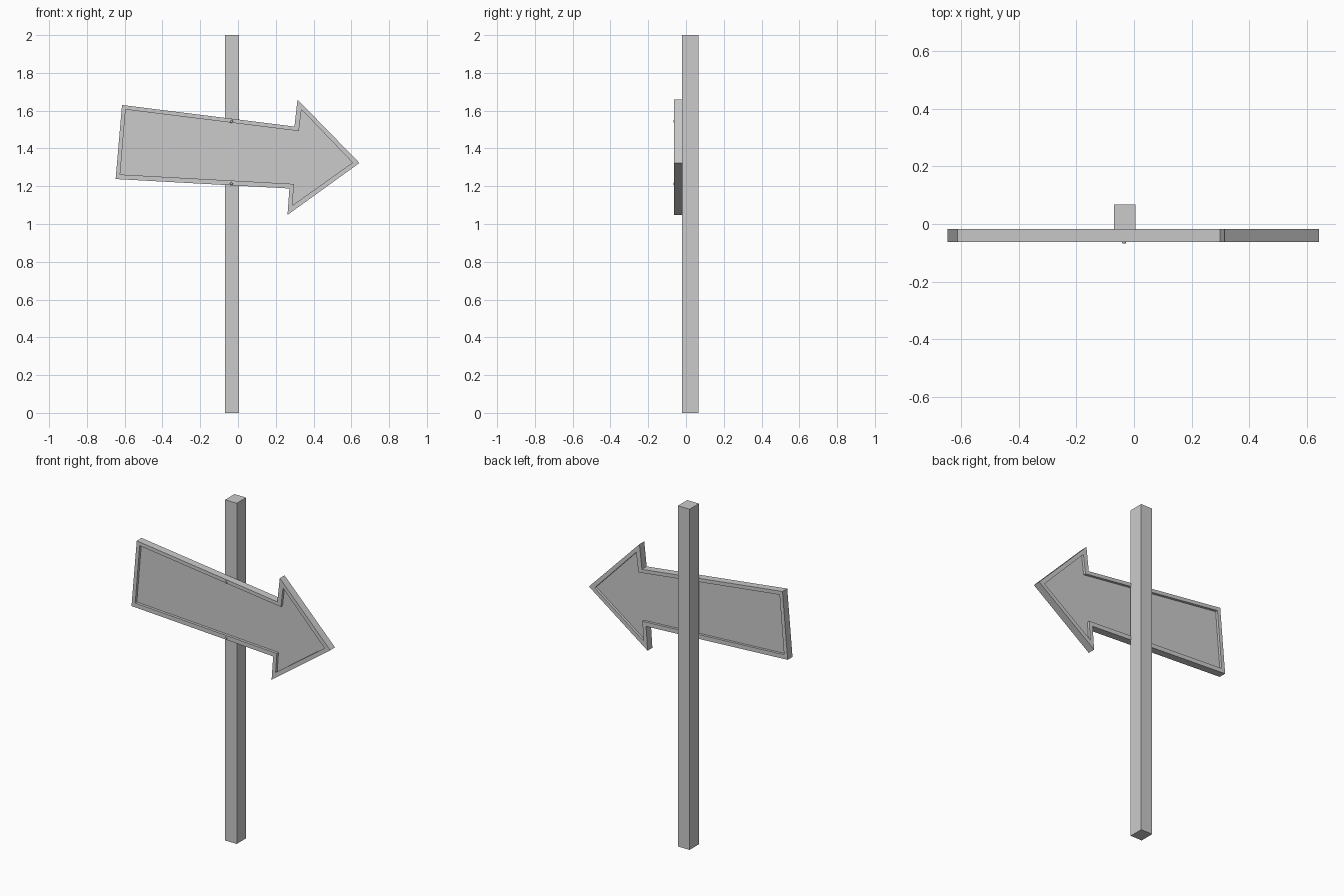
import bpy, bmesh
from math import radians

if "Cube" in bpy.data.objects:
    bpy.data.objects.remove(bpy.data.objects["Cube"])

# Arrow outline and the inner edge of its rim, as (x, z)
OUTER = [(-0.614, 1.630), (0.299, 1.516), (0.315, 1.659), (0.643, 1.323),
         (0.262, 1.048), (0.272, 1.188), (-0.648, 1.238)]
INNER = [(-0.595, 1.606), (0.322, 1.492), (0.336, 1.606), (0.606, 1.325),
         (0.288, 1.098), (0.296, 1.212), (-0.624, 1.262)]
FRONT, BACK = -0.0625, -0.018


def finish(name, bm):
    bmesh.ops.recalc_face_normals(bm, faces=bm.faces)
    mesh = bpy.data.meshes.new(name)
    bm.to_mesh(mesh)
    bm.free()
    obj = bpy.data.objects.new(name, mesh)
    bpy.context.collection.objects.link(obj)
    return obj


def ring(bm, points, y):
    return [bm.verts.new((x, y, z)) for x, z in points]


def bridge(bm, a, b):
    n = len(a)
    for i in range(n):
        j = (i + 1) % n
        bm.faces.new((a[i], a[j], b[j], b[i]))


# Square post
bpy.ops.mesh.primitive_cube_add(size=1, location=(-0.032, 0.0235, 1))
post = bpy.context.object
post.name = "post"
post.scale = (0.076, 0.087, 2)

# Raised rim around the arrow
bm = bmesh.new()
loops = [ring(bm, OUTER, FRONT), ring(bm, OUTER, BACK),
         ring(bm, INNER, BACK), ring(bm, INNER, FRONT)]
for i in range(4):
    bridge(bm, loops[i], loops[(i + 1) % 4])
finish("arrow_rim", bm)

# Panel recessed on both sides
bm = bmesh.new()
a, b = ring(bm, INNER, -0.047), ring(bm, INNER, -0.033)
bridge(bm, a, b)
bm.faces.new(a)
bm.faces.new(b)
finish("arrow_panel", bm)

# Nail heads on the rim, above and below
for name, z in (("upper_nail", 1.543), ("lower_nail", 1.214)):
    bpy.ops.mesh.primitive_cone_add(vertices=10, radius1=0.009, radius2=0.006,
                                    depth=0.008, location=(-0.034, -0.063, z),
                                    rotation=(radians(90), 0, 0))
    bpy.context.object.name = name
